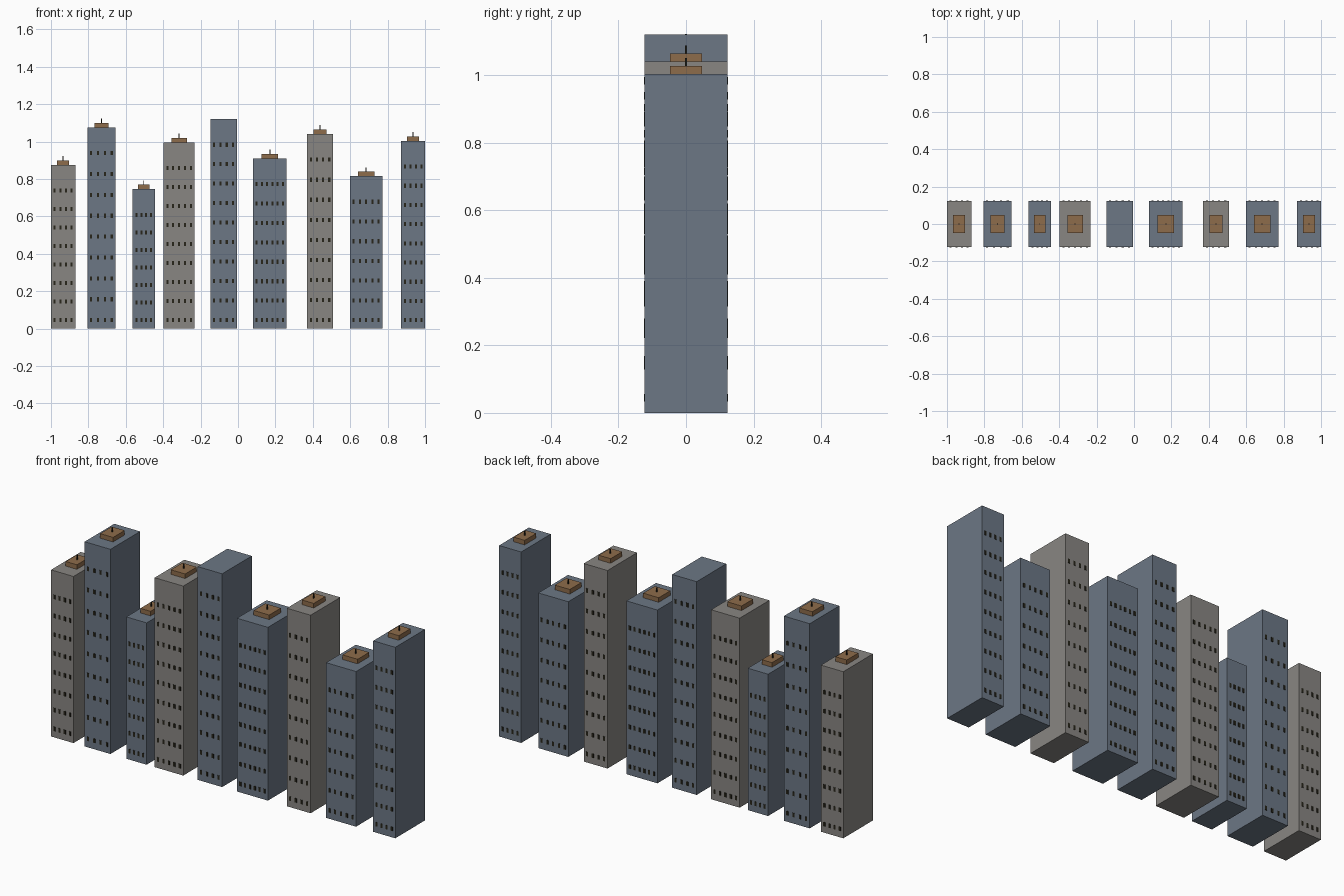
import bpy, bmesh
from mathutils import Matrix

if "Cube" in bpy.data.objects:
    bpy.data.objects.remove(bpy.data.objects["Cube"])

DEPTH = 0.246

def material(name, rgb):
    m = bpy.data.materials.new(name)
    m.diffuse_color = (*rgb, 1)
    m.use_nodes = True
    m.node_tree.nodes["Principled BSDF"].inputs["Base Color"].default_value = m.diffuse_color
    return m

BLUE = material("blue_wall", (0.15, 0.185, 0.235))
GREY = material("grey_wall", (0.25, 0.24, 0.225))
BROWN = material("brown_roof", (0.27, 0.15, 0.07))
DARK = material("dark_window", (0.02, 0.018, 0.01))

def boxes(name, items, mat):
    """One mesh object made of boxes given as (centre, size)."""
    bm = bmesh.new()
    for c, s in items:
        bmesh.ops.create_cube(bm, size=1, matrix=Matrix.Translation(c) @ Matrix.Diagonal((*s, 1)))
    me = bpy.data.meshes.new(name)
    bm.to_mesh(me)
    bm.free()
    me.materials.append(mat)
    ob = bpy.data.objects.new(name, me)
    bpy.context.collection.objects.link(ob)

# x left, x right, height, wall, window rows, window columns, has rooftop unit
TOWERS = [
    (-1.00, -0.87, 0.875, GREY, 8, 4, True),
    (-0.805, -0.655, 1.075, BLUE, 9, 4, True),
    (-0.563, -0.445, 0.745, BLUE, 7, 4, True),
    (-0.398, -0.232, 0.995, GREY, 9, 5, True),
    (-0.148, -0.006, 1.12, BLUE, 10, 4, False),
    (0.08, 0.26, 0.91, BLUE, 8, 6, True),
    (0.37, 0.508, 1.04, GREY, 9, 4, True),
    (0.598, 0.772, 0.815, BLUE, 7, 5, True),
    (0.872, 1.00, 1.003, BLUE, 9, 4, True),
]

for n, (x0, x1, h, wall, rows, cols, unit) in enumerate(TOWERS, 1):
    cx, w = (x0 + x1) / 2, x1 - x0
    # tower block
    boxes(f"tower_{n}", [((cx, 0, h / 2), (w, DEPTH, h))], wall)
    # windows on front and back
    z_step = (h - 0.137 - 0.045) / (rows - 1)
    x_step = (w - 0.04) / (cols - 1)
    wins = [((x0 + 0.02 + c * x_step, side * DEPTH / 2, 0.045 + r * z_step), (0.011, 0.004, 0.022))
            for side in (-1, 1) for r in range(rows) for c in range(cols)]
    boxes(f"windows_{n}", wins, DARK)
    # rooftop unit and its antenna
    if unit:
        boxes(f"rooftop_unit_{n}", [((cx, 0, h + 0.0115), (w * 0.5, 0.096, 0.025))], BROWN)
        boxes(f"antenna_{n}", [((cx, 0, h + 0.0345), (0.005, 0.005, 0.025))], DARK)
